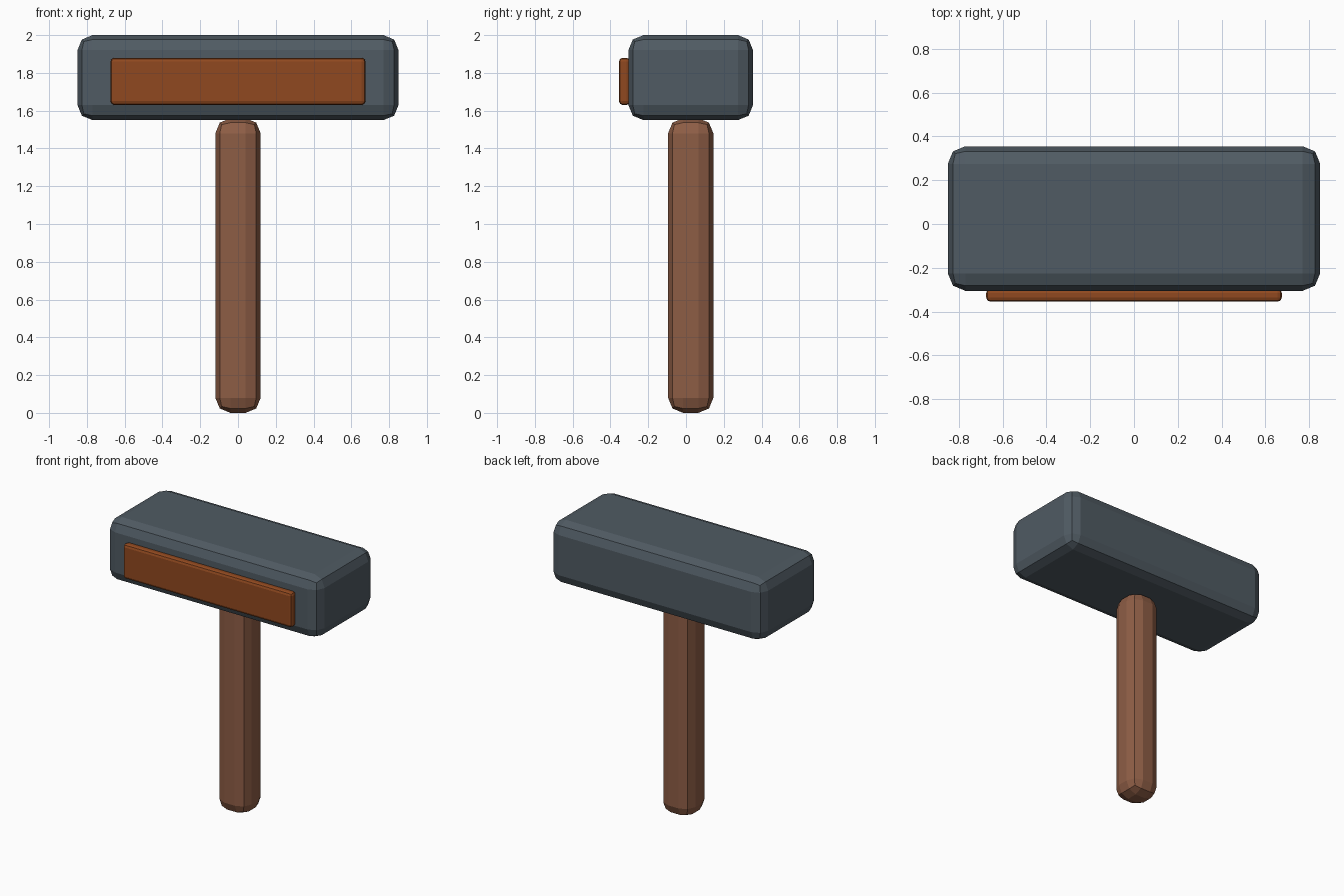
import bpy
import bmesh

if "Cube" in bpy.data.objects:
    bpy.data.objects.remove(bpy.data.objects["Cube"])


def material(name, rgb):
    m = bpy.data.materials.new(name)
    m.diffuse_color = (*rgb, 1.0)
    m.use_nodes = True
    m.node_tree.nodes["Principled BSDF"].inputs["Base Color"].default_value = m.diffuse_color
    return m


def rounded_block(name, lo, hi, bevel, mat):
    """Flat-faced box between two corners with a two-step bevel."""
    mesh = bpy.data.meshes.new(name)
    bm = bmesh.new()
    bmesh.ops.create_cube(bm, size=1.0)
    for v in bm.verts:
        v.co = [a + (c + 0.5) * (b - a) for a, b, c in zip(lo, hi, v.co)]
    bmesh.ops.bevel(bm, geom=bm.edges[:], offset=bevel, segments=2,
                    profile=0.5, affect='EDGES')
    bmesh.ops.recalc_face_normals(bm, faces=bm.faces[:])
    bm.to_mesh(mesh)
    bm.free()
    mesh.materials.append(mat)
    ob = bpy.data.objects.new(name, mesh)
    bpy.context.collection.objects.link(ob)
    return ob


slate = material("slate", (0.08, 0.104, 0.125))
wood = material("wood", (0.27, 0.11, 0.06))
rust = material("rust", (0.28, 0.066, 0.014))

# Hammer head
rounded_block("head", (-0.85, -0.305, 1.55), (0.85, 0.355, 2.0), 0.08, slate)
# Handle, its top just tucked into the head
rounded_block("handle", (-0.12, -0.095, 0.0), (0.12, 0.145, 1.56), 0.08, wood)
# Inlay plate on the front
rounded_block("front_plate", (-0.675, -0.355, 1.63), (0.675, -0.295, 1.88), 0.02, rust)
